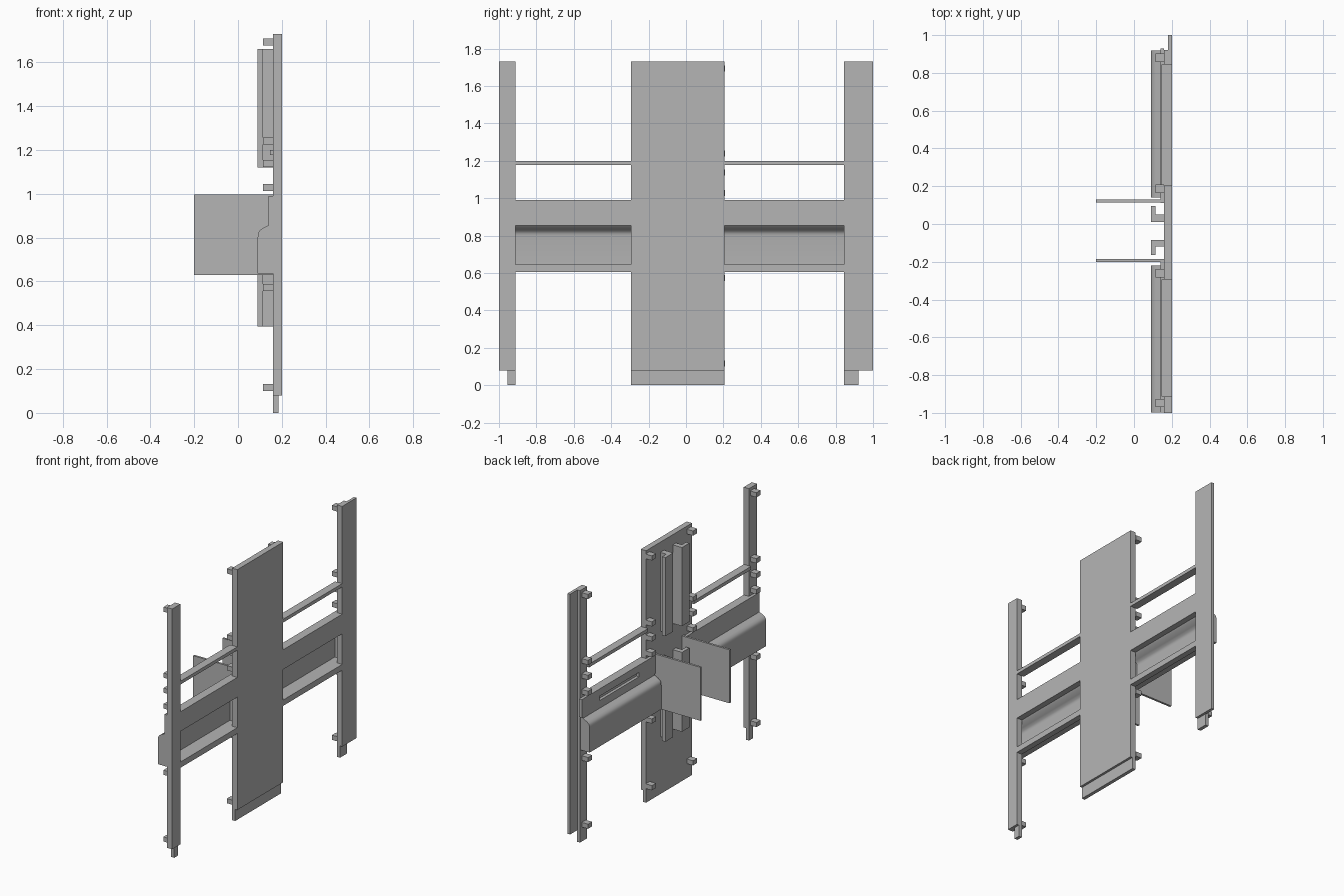
import bpy, bmesh

cube = bpy.data.objects.get("Cube")
if cube:
    bpy.data.objects.remove(cube, do_unlink=True)

grey = bpy.data.materials.new("plain_grey")
grey.use_nodes = True
colour = (0.46, 0.46, 0.46, 1)
grey.diffuse_color = colour
grey.node_tree.nodes["Principled BSDF"].inputs["Base Color"].default_value = colour


def finish(name, bm):
    bmesh.ops.recalc_face_normals(bm, faces=bm.faces)
    mesh = bpy.data.meshes.new(name)
    bm.to_mesh(mesh)
    bm.free()
    mesh.materials.append(grey)
    obj = bpy.data.objects.new(name, mesh)
    bpy.context.collection.objects.link(obj)
    return obj


def box(name, xs, ys, zs):
    """Box given by its low and high limit on each axis."""
    bm = bmesh.new()
    bmesh.ops.create_cube(bm, size=1)
    for v in bm.verts:
        for i, (lo, hi) in enumerate((xs, ys, zs)):
            v.co[i] = hi if v.co[i] > 0 else lo
    return finish(name, bm)


def prism(name, profile, y0, y1):
    """Extrude an x-z outline along y."""
    bm = bmesh.new()
    face = bm.faces.new([bm.verts.new((x, y0, z)) for x, z in profile])
    out = bmesh.ops.extrude_face_region(bm, geom=[face])
    for v in out["geom"]:
        if isinstance(v, bmesh.types.BMVert):
            v.co.y = y1
    return finish(name, bm)


INNER, STEP, OUTER = 0.16, 0.18, 0.2
BASE, TOP = 0.08, 1.73
SLAB = (INNER, OUTER)

# Upright boards, the far one with a stepped edge
box("center_board", SLAB, (-0.293, 0.205), (BASE, TOP))
box("right_post", SLAB, (-1, -0.912), (BASE, TOP))
box("left_post", SLAB, (0.845, 0.922), (BASE, TOP))
box("left_post_lap", (STEP, OUTER), (0.922, 1), (BASE, TOP))

# Tongues below the boards
for name, ys in (("center", (-0.293, 0.205)), ("right", (-0.955, -0.912)),
                 ("left", (0.845, 0.922))):
    box(name + "_tongue", (INNER, 0.184), ys, (0, BASE))

# Hollow handle cover outline: outer skin, then inner skin in reverse
outer = [(0.14, 0.865), (0.14, 0.857), (0.112, 0.842), (0.098, 0.832),
         (0.091, 0.818), (0.09, 0.80), (0.09, 0.635), (0.16, 0.635)]
inner = [(0.16, 0.645), (0.1, 0.645), (0.1, 0.80), (0.102, 0.812),
         (0.107, 0.821), (0.12, 0.832), (0.15, 0.848), (0.16, 0.865)]
cap = outer + [(0.16, 0.865)]

# Bays between the boards: opening limits, cover limits, flange limits
bays = (("right", (-0.912, -0.293), (-0.998, -0.22), (-0.998, -0.2)),
        ("left", (0.205, 0.845), (0.14, 0.918), (0.11, 0.93)))
for side, gap, cover, flange in bays:
    box(side + "_thin_rail", (0.145, OUTER), gap, (1.177, 1.2))
    box(side + "_upper_bar", SLAB, gap, (0.855, 0.99))
    box(side + "_lower_bar", SLAB, gap, (0.605, 0.645))
    shell = prism(side + "_cover", outer + inner, *cover)
    bpy.ops.object.select_all(action="DESELECT")
    shell.select_set(True)
    bpy.context.view_layer.objects.active = shell
    bpy.ops.object.shade_smooth_by_angle(angle=0.6)
    for i, y in enumerate((cover[0], cover[1] - 0.01)):
        prism(f"{side}_cover_end_{i}", cap, y, y + 0.01)

    # Backing flange above the cover, with a narrow slot on one side
    fx = (0.14, INNER)
    if side == "right":
        box("right_flange", fx, flange, (0.865, 0.99))
    else:
        box("left_flange_bottom", fx, flange, (0.865, 0.91))
        box("left_flange_top", fx, flange, (0.94, 0.99))
        box("left_flange_near", fx, (flange[0], 0.31), (0.91, 0.94))
        box("left_flange_far", fx, (0.74, flange[1]), (0.91, 0.94))

# Thin fins standing out from the back
for side, y in (("right", -0.2), ("left", 0.115)):
    box(side + "_fin", (-0.2, INNER), (y, y + 0.015), (0.63, 0.997))

# L-shaped guides behind the center board
for level, zs in (("lower", (0.395, 0.94)), ("upper", (1.12, 1.66))):
    for side, web, leg in (("right", (-0.12, -0.085), (-0.165, -0.12)),
                           ("left", (0.01, 0.05), (0.05, 0.095))):
        box(f"{level}_{side}_guide_web", (0.09, INNER), web, zs)
        box(f"{level}_{side}_guide_leg", (0.09, 0.115), leg, zs)

# Small pegs along the board edges
for column, y in enumerate((-0.948, -0.26, 0.187, 0.88)):
    for row, z in enumerate((0.115, 0.573, 1.028, 1.137, 1.24, 1.693)):
        box(f"peg_{column}_{row}", (0.113, INNER),
            (y - 0.022, y + 0.022), (z - 0.016, z + 0.016))
